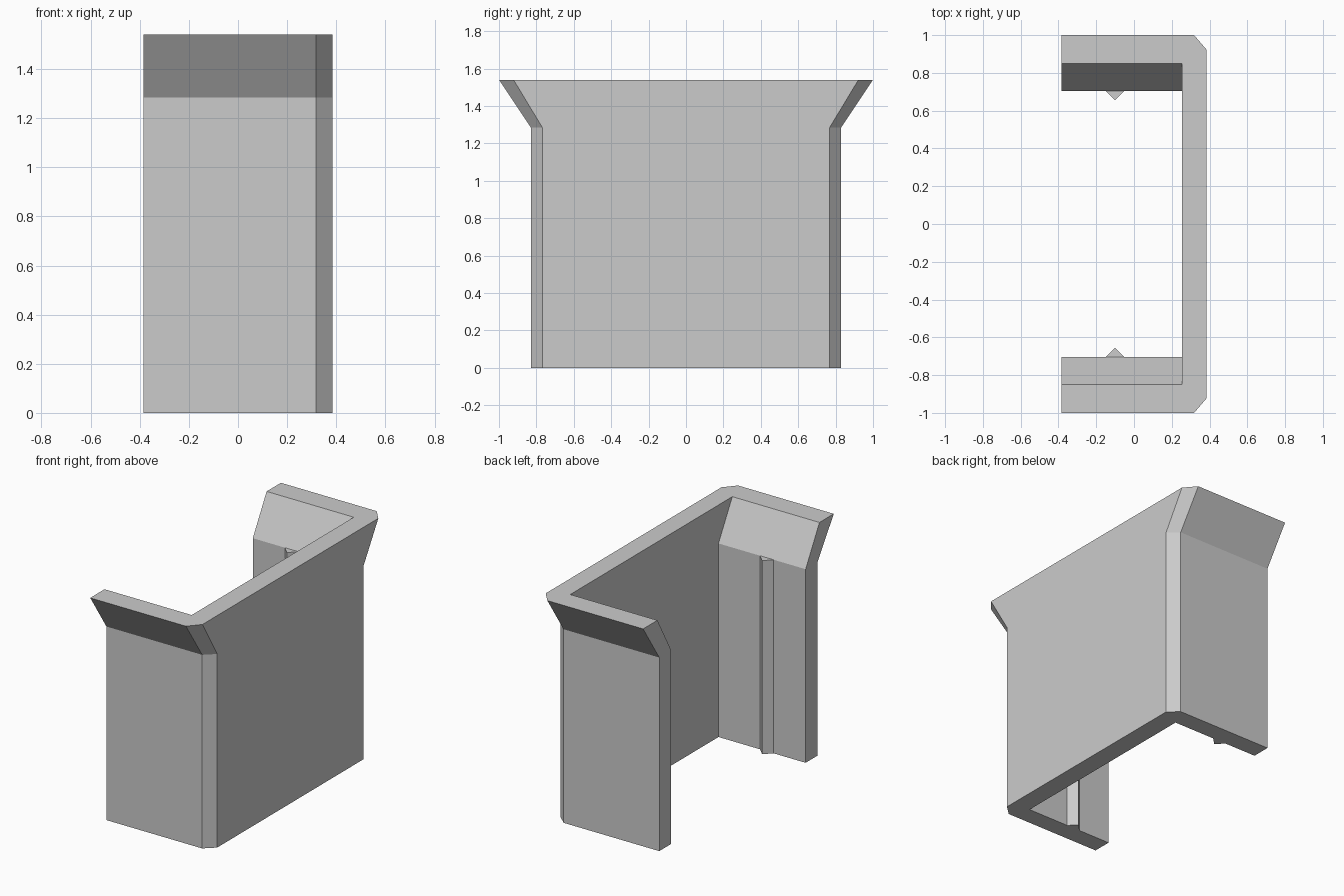
import bpy
import bmesh

cube = bpy.data.objects.get("Cube")
if cube:
    bpy.data.objects.remove(cube, do_unlink=True)

# Single matte grey
grey = bpy.data.materials.new("light grey")
grey.use_nodes = True
colour = (0.6, 0.6, 0.6, 1)
grey.diffuse_color = colour
grey.node_tree.nodes["Principled BSDF"].inputs["Base Color"].default_value = colour

HALF_WIDTH = 0.385
INNER_X = 0.255
CHAMFER_X = 0.318
BEND_Z = 1.285
TOP_Z = 1.54
INNER_Y = 0.705


def loft(name, rings):
    """Skin a stack of matching (outline, height) rings and cap both ends."""
    bm = bmesh.new()
    loops = [[bm.verts.new((x, y, z)) for x, y in outline] for outline, z in rings]
    for low, high in zip(loops, loops[1:]):
        n = len(low)
        for i in range(n):
            j = (i + 1) % n
            bm.faces.new((low[i], low[j], high[j], high[i]))
    bm.faces.new(loops[0][::-1])
    bm.faces.new(loops[-1])
    bmesh.ops.recalc_face_normals(bm, faces=bm.faces)
    mesh = bpy.data.meshes.new(name)
    bm.to_mesh(mesh)
    bm.free()
    mesh.materials.append(grey)
    obj = bpy.data.objects.new(name, mesh)
    bpy.context.collection.objects.link(obj)
    return obj


def channel(outer, inner, chamfer_y):
    """U-shaped outline, open towards -x, with cut outer corners."""
    half = [(INNER_X, inner), (-HALF_WIDTH, inner), (-HALF_WIDTH, outer),
            (CHAMFER_X, outer), (HALF_WIDTH, chamfer_y)]
    return half + [(x, -y) for x, y in reversed(half)]


# Three-sided wall: straight lower part, flared lip on the two wings
straight = channel(0.83, INNER_Y, 0.768)
flared = channel(1.0, 0.85, 0.922)
loft("flared_channel_wall", [(straight, 0), (straight, BEND_Z), (flared, TOP_Z)])

# Triangular ribs on the inside of the wings
for side, name in ((-1, "front_rib"), (1, "back_rib")):
    rib = [(-0.15, side * INNER_Y), (-0.05, side * INNER_Y), (-0.1, side * 0.655)]
    loft(name, [(rib, 0), (rib, BEND_Z)])
